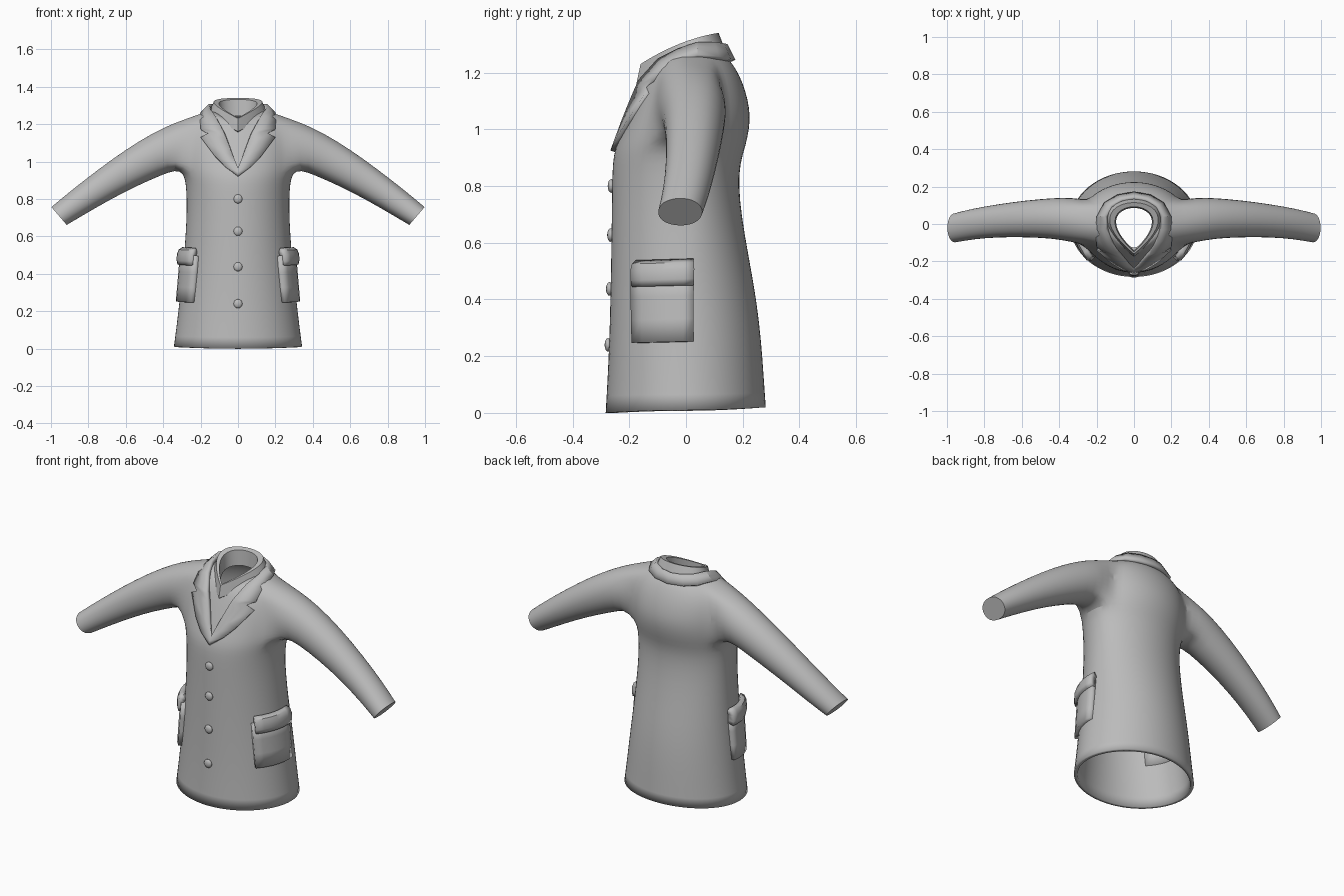
import bpy, bmesh, math
from mathutils import Vector

if "Cube" in bpy.data.objects:
    bpy.data.objects.remove(bpy.data.objects["Cube"])

cloth = bpy.data.materials.new("grey_cloth")
cloth.diffuse_color = (0.5, 0.5, 0.5, 1)
cloth.use_nodes = True
cloth.node_tree.nodes["Principled BSDF"].inputs["Base Color"].default_value = cloth.diffuse_color


def make(name, bm, subsurf=0, shell=0, mirror=False, angle=35):
    """Turn a bmesh into a finished object with its modifiers."""
    bmesh.ops.recalc_face_normals(bm, faces=bm.faces[:])
    me = bpy.data.meshes.new(name)
    bm.to_mesh(me)
    bm.free()
    me.materials.append(cloth)
    ob = bpy.data.objects.new(name, me)
    bpy.context.collection.objects.link(ob)
    bpy.context.view_layer.objects.active = ob
    bpy.ops.object.select_all(action='DESELECT')
    ob.select_set(True)
    bpy.ops.object.shade_smooth_by_angle(angle=math.radians(angle))
    if mirror:
        m = ob.modifiers.new("mirror", 'MIRROR')
        m.use_clip = True
    if subsurf:
        s = ob.modifiers.new("smooth", 'SUBSURF')
        s.levels = s.render_levels = subsurf
    if shell:
        t = ob.modifiers.new("thickness", 'SOLIDIFY')
        t.thickness = shell
        t.offset = -1
    return ob


def grid_faces(bm, rows, closed=False):
    """Quads between neighbouring rows of vertices."""
    for a, b in zip(rows, rows[1:]):
        n = len(a)
        for i in range(n if closed else n - 1):
            j = (i + 1) % n
            bm.faces.new((a[i], a[j], b[j], b[i]))


# Torso rings: z front, z side, z back, half width, y front, y back
RINGS = [
    (0, .01, .02, .345, -.285, .283), (.12, .12, .12, .33, -.278, .276),
    (.25, .25, .25, .315, -.272, .267), (.4, .4, .4, .298, -.268, .25),
    (.55, .55, .55, .285, -.265, .222), (.7, .7, .7, .276, -.263, .196),
    (.8, .8, .8, .275, -.262, .187), (.88, .88, .88, .28, -.26, .191),
    (.93, .94, .94, .293, -.252, .211), (.98, 1.0, 1.0, .30, -.232, .224),
    (1.04, 1.07, 1.05, .30, -.208, .227), (1.09, 1.14, 1.1, .29, -.187, .22),
    (1.13, 1.2, 1.16, .27, -.170, .203), (1.155, 1.245, 1.215, .23, -.158, .176),
    (1.175, 1.265, 1.25, .18, -.150, .15), (1.19, 1.27, 1.27, .125, -.145, .115)]
SEG, HALF, LOW, HIGH = 32, 3, 8, 13     # armhole columns and rows

# Sleeve rings: top x, z, bottom x, z, y front, y back
SLEEVE = [
    (.33, 1.212, .335, .953, -.10, .146), (.45, 1.158, .41, .925, -.08, .142),
    (.6, 1.066, .54, .868, -.073, .13), (.75, .957, .68, .797, -.072, .11),
    (.9, .840, .82, .716, -.083, .085), (.998, .757, .915, .66, -.1, .06)]

# Coat body with armholes, sleeves grown out of them
bm = bmesh.new()
crease = bm.edges.layers.float.new('crease_edge')
rows = []
for k, (zf, zs, zb, rx, yf, yb) in enumerate(RINGS):
    pinch = {len(RINGS) - 1: .5, len(RINGS) - 2: .25}.get(k, 0)
    row = []
    for i in range(SEG):
        c, s = math.cos(math.tau * i / SEG), math.sin(math.tau * i / SEG)
        x = rx * c * (1 - pinch * min(s, 0) ** 2)
        y = s * (yb if s > 0 else -yf)
        z = zs * c * c + (zb if s > 0 else zf) * s * s
        row.append(bm.verts.new((x, y, z)))
    rows.append(row)
grid_faces(bm, rows, closed=True)
bm.faces.ensure_lookup_table()
gone = []
for k in range(LOW, HIGH):
    for i in range(-HALF, HALF):
        gone += [bm.faces[k * SEG + i % SEG], bm.faces[k * SEG + (i + SEG // 2) % SEG]]
bmesh.ops.delete(bm, geom=gone, context='FACES')

for side in (1, -1):
    def at(k, i):
        return rows[k][i % SEG if side > 0 else (SEG // 2 - i) % SEG]
    loop = [at(LOW, i) for i in range(-HALF, HALF)]
    loop += [at(k, HALF) for k in range(LOW, HIGH)]
    loop += [at(HIGH, i) for i in range(HALF, -HALF, -1)]
    loop += [at(k, -HALF) for k in range(HIGH, LOW, -1)]
    angles = [math.atan2((v.co.z - 1.09) / .15, (v.co.y - .01) / .12) for v in loop]
    tube = [loop]
    for xt, zt, xb, zb, yf, yb in SLEEVE:
        tube.append([bm.verts.new((
            side * ((xt + xb) / 2 + math.sin(a) * (xt - xb) / 2),
            (yf + yb) / 2 + math.cos(a) * (yb - yf) / 2,
            (zt + zb) / 2 + math.sin(a) * (zt - zb) / 2)) for a in angles])
    grid_faces(bm, tube, closed=True)
    cap = bm.faces.new(tube[-1])
    for e in cap.edges:
        e[crease] = 1
make("coat_body", bm, subsurf=1, shell=.02, angle=50)


# Inner collar: drop-shaped band, low at the front
def drop_loop(bm, a, yf, yb, dz, n=32):
    out = []
    for i in range(n):
        t = math.tau * i / n
        y = (yf + yb) / 2 - (yb - yf) / 2 * math.cos(t)
        x = a / .77 * math.sin(t) * math.sin(t / 2)
        out.append(bm.verts.new((x, y, 1.31 + .36 * y - .87 * y * y + dz)))
    return out


bm = bmesh.new()
loops = [drop_loop(bm, *p) for p in (
    (.155, -.175, .137, -.06), (.13, -.16, .115, 0),
    (.102, -.148, .092, -.004), (.096, -.14, .086, -.09))]
grid_faces(bm, loops + loops[:1], closed=True)
make("inner_collar", bm)


# Lapel and outer collar: one notched strip, mirrored
def chest(x, z):
    return (x, -.265 + .36 * (z - .93) + 1.3 * x * x, z)


LAPEL = [((0, .965), (0, .925)), ((.026, 1.03), (.07, .975)), ((.045, 1.08), (.125, 1.03)),
         ((.065, 1.13), (.2, 1.13)), ((.08, 1.165), (.16, 1.152)), ((.085, 1.175), (.2, 1.176))]
COLLAR = [((.125, -.10, 1.25), (.203, -.075, 1.222)), ((.152, -.03, 1.285), (.205, -.03, 1.245)),
          ((.155, .04, 1.308), (.2, .04, 1.264)), ((.125, .1, 1.308), (.16, .115, 1.257)),
          ((.068, .135, 1.303), (.09, .157, 1.248)), ((0, .147, 1.30), (0, .174, 1.245))]
bm = bmesh.new()
strip = []
for inner, outer in [(chest(*a), chest(*b)) for a, b in LAPEL] + COLLAR:
    a, b = Vector(inner), Vector(outer)
    strip.append([bm.verts.new(p) for p in (a, a.lerp(b, .5), b)])
grid_faces(bm, strip)
bmesh.ops.recalc_face_normals(bm, faces=bm.faces[:])
bm.faces.ensure_lookup_table()
flip = bm.faces[0].normal.y > 0
ob = make("lapel_collar", bm, shell=.024, mirror=True, angle=30)
if ob.data.polygons[0].normal.y > 0:
    ob.data.flip_normals()


# Side pockets and flaps: patches that follow the coat
def coat_x(y, z):
    for a, b in zip(RINGS, RINGS[1:]):
        if a[1] <= z <= b[1]:
            f = (z - a[1]) / (b[1] - a[1])
            rx, yf = a[3] + f * (b[3] - a[3]), a[4] + f * (b[4] - a[4])
            return rx * math.sqrt(1 - (y / yf) ** 2)


def pocket_part(name, y0, y1, profile, depth):
    bm = bmesh.new()
    patch = []
    for z, off in profile:
        row = []
        for i in range(7):
            y = y0 + (y1 - y0) * i / 6
            zz = z + .03 * (y + .08)
            x = coat_x(y, zz)
            n = Vector((x / .09, y / .072, 0)).normalized()
            row.append(bm.verts.new(Vector((x, y, zz)) + n * off))
        patch.append(row)
    grid_faces(bm, patch)
    ob = make(name, bm, shell=depth, mirror=True)
    if ob.data.polygons[0].normal.x < 0:
        ob.data.flip_normals()


pocket_part("pocket_pouch", -.18, .025,
            [(.25, .018), (.33, .02), (.41, .022), (.5, .022)], .042)
pocket_part("pocket_flap", -.17, .025,
            [(.447, .03), (.47, .037), (.505, .038), (.528, .03), (.541, .01)], .034)

# Front buttons
for i, (y, z) in enumerate(((-.264, .8), (-.266, .627), (-.27, .437), (-.275, .24))):
    bm = bmesh.new()
    bmesh.ops.create_uvsphere(bm, u_segments=14, v_segments=8, radius=.024)
    for v in bm.verts:
        v.co = (v.co.x, y + v.co.y * .5, z + v.co.z)
    make(f"button_{i + 1}", bm, angle=60)
